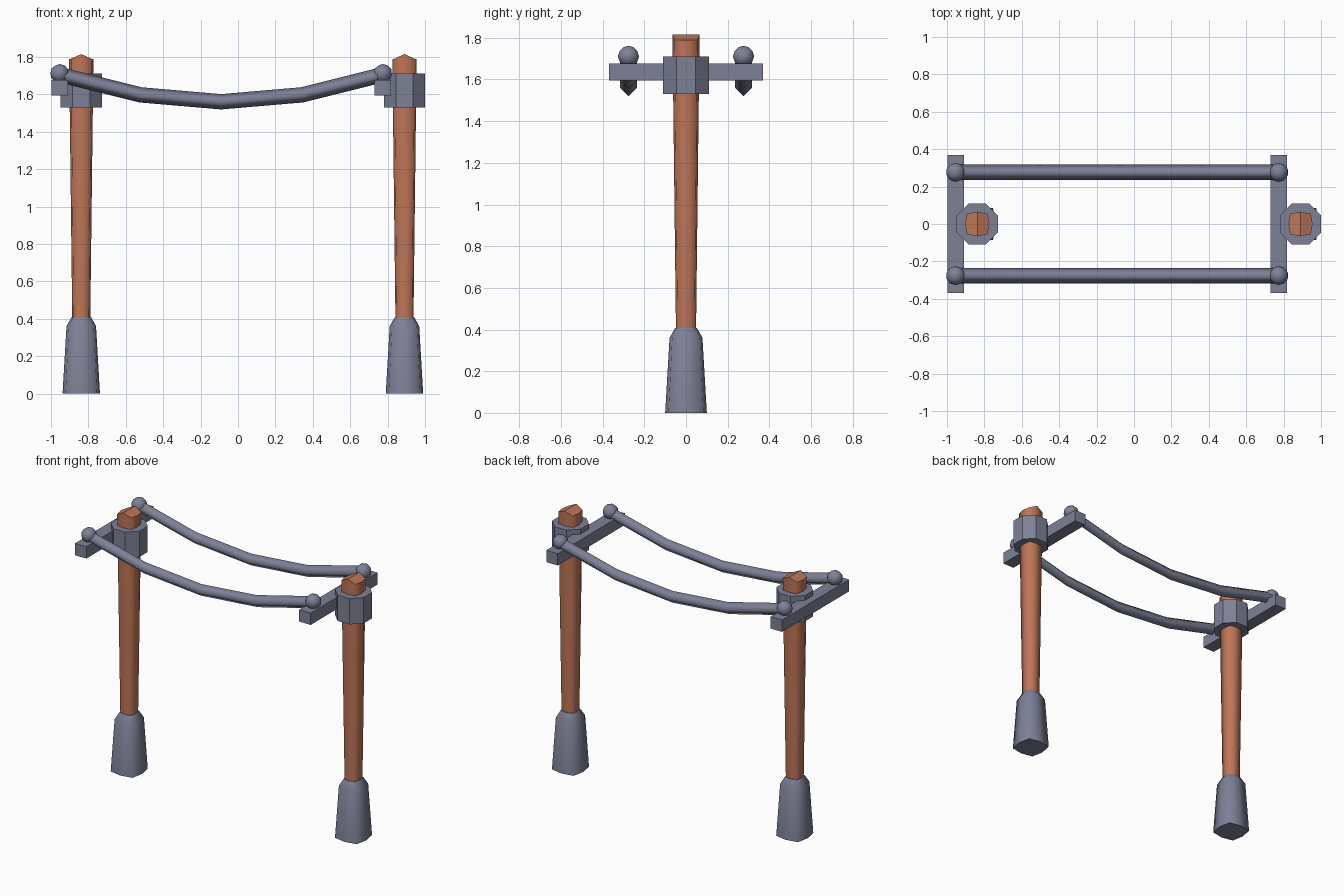
import bpy, bmesh, math
from mathutils import Vector

if "Cube" in bpy.data.objects:
    bpy.data.objects.remove(bpy.data.objects["Cube"])


def material(name, rgb):
    m = bpy.data.materials.new(name)
    m.diffuse_color = (*rgb, 1)
    m.use_nodes = True
    m.node_tree.nodes["Principled BSDF"].inputs["Base Color"].default_value = m.diffuse_color
    return m


METAL = material("blue grey metal", (0.205, 0.22, 0.305))
WOOD = material("red brown wood", (0.52, 0.18, 0.098))


def finish(bm, name, mat):
    bmesh.ops.recalc_face_normals(bm, faces=bm.faces)
    me = bpy.data.meshes.new(name)
    bm.to_mesh(me)
    bm.free()
    me.materials.append(mat)
    ob = bpy.data.objects.new(name, me)
    bpy.context.collection.objects.link(ob)
    return ob


def loft(name, rings, mat, smooth=True, ridge=None):
    """Skin a list of point rings; ridge lifts a gabled cap to that height."""
    bm = bmesh.new()
    loops = [[bm.verts.new(p) for p in r] for r in rings]
    n = len(loops[0])
    for a, b in zip(loops, loops[1:]):
        for i in range(n):
            j = (i + 1) % n
            bm.faces.new((a[i], a[j], b[j], b[i])).smooth = smooth
    bm.faces.new(loops[0])
    top = loops[-1]
    if ridge:
        # points 2 and 6 lie on the middle line along y
        top[2].co.z = top[6].co.z = ridge
        bm.faces.new((top[6], top[7], top[0], top[1], top[2]))
        bm.faces.new((top[2], top[3], top[4], top[5], top[6]))
    else:
        bm.faces.new(top)
    return finish(bm, name, mat)


def bulged_ring(x, z, r):
    # square with slightly bulged sides
    c = 0.84
    shape = [(1, 0), (c, c), (0, 1), (-c, c), (-1, 0), (-c, -c), (0, -1), (c, -c)]
    return [(x + r * u, r * v, z) for u, v in shape]


def octagon_ring(x, z, r):
    return [(x + r / math.cos(math.pi / 8) * math.cos(math.pi / 8 + k * math.pi / 4),
             r / math.cos(math.pi / 8) * math.sin(math.pi / 8 + k * math.pi / 4), z)
            for k in range(8)]


def box(name, loc, size, mat):
    bm = bmesh.new()
    bmesh.ops.create_cube(bm, size=1)
    for v in bm.verts:
        v.co = Vector([v.co[i] * size[i] + loc[i] for i in range(3)])
    return finish(bm, name, mat)


def ball(name, loc, r, mat):
    bm = bmesh.new()
    bmesh.ops.create_icosphere(bm, subdivisions=2, radius=r)
    bmesh.ops.translate(bm, verts=bm.verts, vec=loc)
    for f in bm.faces:
        f.smooth = True
    return finish(bm, name, mat)


BAR_X = {"left": -0.954, "right": 0.774}
ROD_Y = {"front": -0.276, "back": 0.276}

# Two posts, each with a foot, collar and crossbar
for side, x in (("left", -0.838), ("right", 0.89)):
    loft(side + "_foot", [bulged_ring(x, z, r) for z, r in
                          ((0, 0.1), (0.36, 0.079), (0.407, 0.053))], METAL)
    loft(side + "_post", [bulged_ring(x, z, r) for z, r in
                          ((0.38, 0.048), (1.79, 0.065))], WOOD, ridge=1.815)
    loft(side + "_collar", [octagon_ring(x, z, 0.11) for z in (1.53, 1.71)],
         METAL, smooth=False)
    box(side + "_crossbar", (BAR_X[side], 0, 1.635), (0.088, 0.738, 0.082), METAL)

# Sagging four-sided rods with round knobs at the ends
for side, y in ROD_Y.items():
    x0, x1 = BAR_X.values()
    rings = []
    for k, z in enumerate((1.705, 1.597, 1.56, 1.597, 1.705)):
        x = x0 + (x1 - x0) * k / 4
        tilt = (-0.25, -0.165, 0, 0.165, 0.25)[k]
        r = 0.041
        rings.append([(x - r * w * math.sin(tilt), y + r * v, z + r * w * math.cos(tilt))
                      for v, w in ((1, 0), (0, 1), (-1, 0), (0, -1))])
    loft(side + "_rod", rings, METAL)
    for end, x in BAR_X.items():
        ball(f"{side}_{end}_knob", (x, y, 1.711), 0.051, METAL)
